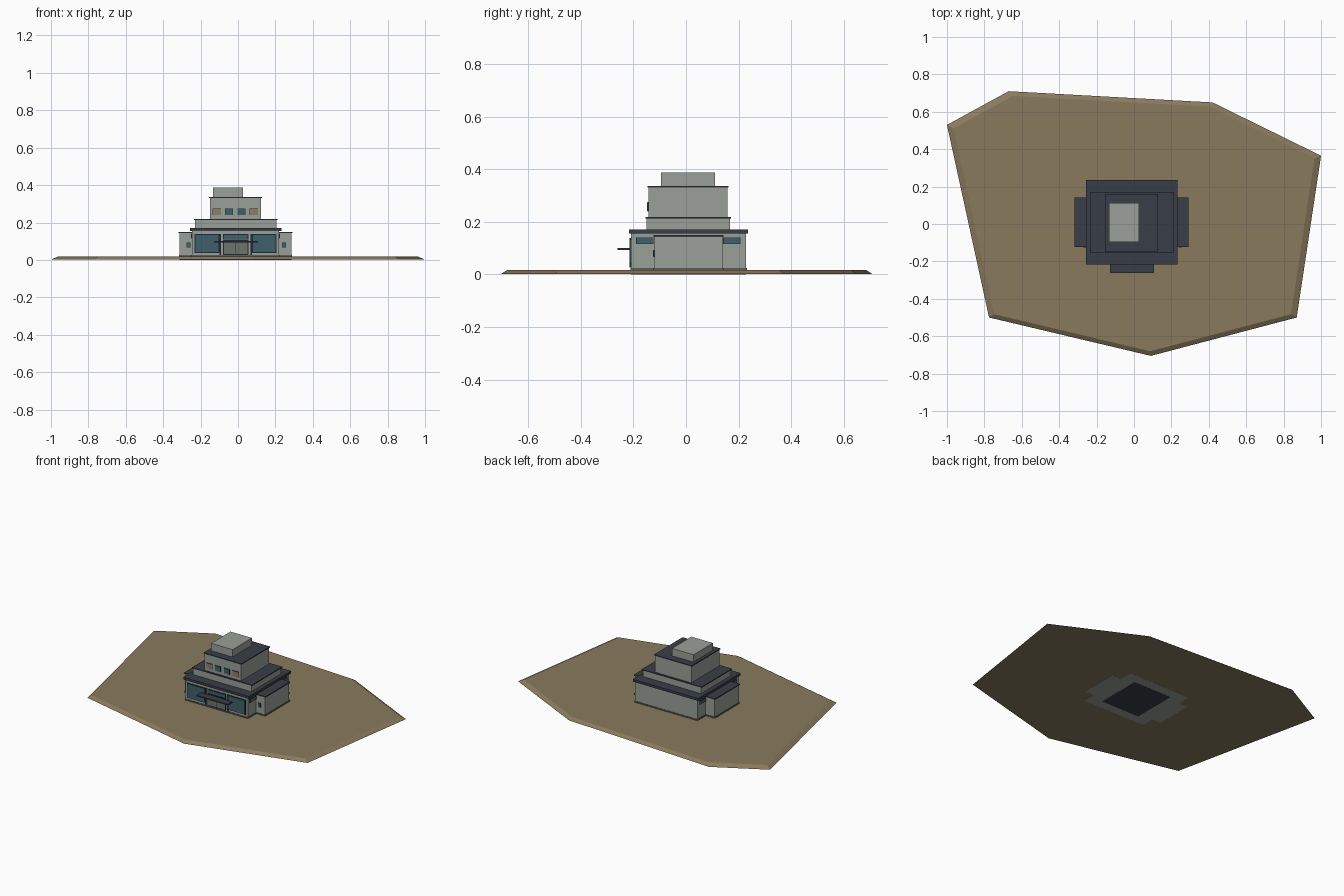
import bpy, bmesh

if "Cube" in bpy.data.objects:
    bpy.data.objects.remove(bpy.data.objects["Cube"])


def lin(c):
    return c / 12.92 if c <= 0.04045 else ((c + 0.055) / 1.055) ** 2.4


def mat(name, r, g, b):
    m = bpy.data.materials.new(name)
    m.diffuse_color = (lin(r / 255), lin(g / 255), lin(b / 255), 1)
    m.use_nodes = True
    m.node_tree.nodes["Principled BSDF"].inputs["Base Color"].default_value = m.diffuse_color
    return m


WALL = mat("pale grey wall", 155, 160, 152)
ROOF = mat("slate roof", 56, 61, 71)
EARTH = mat("dry earth", 137, 122, 93)
GLASS = mat("teal glass", 64, 96, 108)
AMBER = mat("tan glass", 142, 126, 94)
FRAME = mat("dark frame", 30, 40, 50)
DOOR = mat("grey door", 112, 116, 106)
PLINTH = mat("plinth grey", 92, 95, 92)


def finish(name, bm, m):
    bmesh.ops.recalc_face_normals(bm, faces=bm.faces)
    me = bpy.data.meshes.new(name)
    bm.to_mesh(me)
    bm.free()
    me.materials.append(m)
    ob = bpy.data.objects.new(name, me)
    bpy.context.collection.objects.link(ob)
    return ob


def box(name, x0, x1, y0, y1, z0, z1, m):
    bm = bmesh.new()
    bmesh.ops.create_cube(bm, size=1)
    for v in bm.verts:
        v.co = (x1 if v.co.x > 0 else x0, y1 if v.co.y > 0 else y0,
                z1 if v.co.z > 0 else z0)
    return finish(name, bm, m)


def front_window(name, x0, x1, y, z0, z1, m, f=0.005):
    # dark frame plate with a glass plate in front of it
    box(name + "_frame", x0, x1, y - 0.003, y + 0.002, z0, z1, FRAME)
    box(name + "_glass", x0 + f, x1 - f, y - 0.005, y, z0 + f, z1 - f, m)


# ground: irregular slab with bevelled rim
outline = [(-1, .53), (-.67, .71), (.42, .65), (1, .365), (.87, -.5), (.09, -.705), (-.775, -.5)]
bm = bmesh.new()
low = [bm.verts.new((x, y, 0.001)) for x, y in outline]
top = [bm.verts.new((x * .965, y * .965, 0.017)) for x, y in outline]
bm.faces.new(low)
bm.faces.new(top)
for i in range(len(low)):
    j = (i + 1) % len(low)
    bm.faces.new((low[i], low[j], top[j], top[i]))
finish("ground", bm, EARTH)

# dark foundation plate under the building
box("foundation", -.156, .13, -.147, .162, 0, 0.0105, ROOF)

# tiers: name, wall x/y range, z range, roof thickness, overhang
tiers = [
    ("main_floor", -.245, .22, -.209, .229, .0005, .171, .016, .012),
    ("second_tier", -.23, .206, -.151, .167, .165, .219, .006, .006),
    ("third_tier", -.15, .123, -.143, .158, .215, .337, .006, .005),
    ("left_wing", -.312, -.24, -.12, .139, .0005, .15, .007, .005),
    ("right_wing", .215, .286, -.12, .139, .0005, .15, .007, .005),
]
for n, x0, x1, y0, y1, z0, z1, t, o in tiers:
    box(n + "_walls", x0, x1, y0, y1, z0, z1 - t, WALL)
    box(n + "_roof", x0 - o, x1 + o, y0 - o * .6, y1 + o * .6, z1 - t, z1, ROOF)
    if z0 < .01:
        box(n + "_plinth", x0 - .003, x1 + .003, y0 - .003, y1 + .003, .012, .025, PLINTH)
box("roof_box", -.134, .027, -.096, .111, .337, .387, WALL)

# front windows, transom and door
F = -.209
front_window("left_window", -.233, -.1, F, .038, .138, GLASS)
front_window("right_window", .075, .205, F, .038, .138, GLASS)
front_window("transom", -.08, .056, F, .108, .138, GLASS)
front_window("door", -.08, .056, F, .027, .106, DOOR)
box("door_split", -.014, -.01, F - .006, F, .027, .104, FRAME)
for n, x in (("left", -.098), ("right", .067)):
    box(n + "_door_post", x, x + .008, F - .005, F, .027, .138, FRAME)

# entrance canopy
box("canopy", -.128, .107, -.261, F, .094, .101, ROOF)

# upper windows, tan outside and teal inside
for i, (x0, x1) in enumerate([(-.135, -.09), (-.069, -.027), (-.004, .04), (.061, .108)]):
    front_window(f"upper_window_{i}", x0, x1, -.143, .239, .275, AMBER if i in (0, 3) else GLASS, .002)

# small windows in the wing fronts
front_window("left_wing_window", -.276, -.254, -.12, .066, .094, GLASS, .003)
front_window("right_wing_window", .234, .256, -.12, .066, .094, GLASS, .003)

# high side windows on the main floor, either side of each wing
for side, x, d in (("left", -.245, -1), ("right", .22, 1)):
    for end, y0, y1 in (("front", -.19, -.123), ("back", .141, .208)):
        a, b, c = sorted((x - .002 * d, x + .003 * d)), sorted((x, x + .005 * d)), .003
        box(f"{side}_{end}_window_frame", *a, y0, y1, .115, .141, FRAME)
        box(f"{side}_{end}_window_glass", *b, y0 + c, y1 - c, .115 + c, .141 - c, GLASS)
